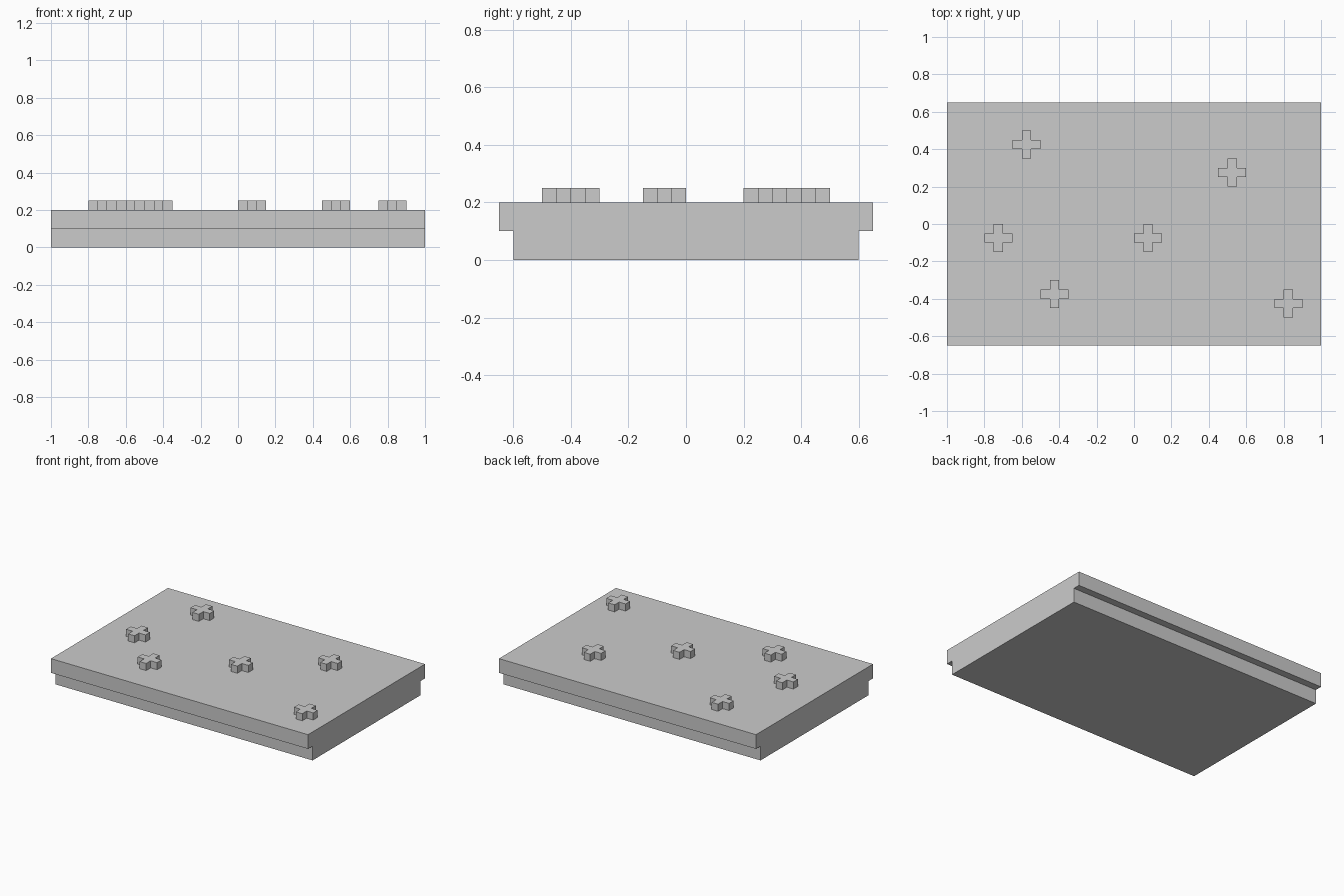
import bpy, bmesh
from mathutils import Vector

if "Cube" in bpy.data.objects:
    bpy.data.objects.remove(bpy.data.objects["Cube"])


def extrude_profile(name, points, direction):
    """Fill a closed outline and extrude it into a solid."""
    bm = bmesh.new()
    face = bm.faces.new([bm.verts.new(p) for p in points])
    result = bmesh.ops.extrude_face_region(bm, geom=[face], use_keep_orig=True)
    moved = [g for g in result["geom"] if isinstance(g, bmesh.types.BMVert)]
    bmesh.ops.translate(bm, verts=moved, vec=Vector(direction))
    bmesh.ops.recalc_face_normals(bm, faces=bm.faces)
    mesh = bpy.data.meshes.new(name)
    bm.to_mesh(mesh)
    bm.free()
    obj = bpy.data.objects.new(name, mesh)
    bpy.context.collection.objects.link(obj)
    return obj


# Slab with overhanging front and back lips
half = [(0.60, 0.0), (0.60, 0.1), (0.65, 0.1), (0.65, 0.2)]
section = half + [(-y, z) for y, z in reversed(half)]
extrude_profile("slab", [(-1, y, z) for y, z in section], (2, 0, 0))

# Raised plus-shaped studs on the top
A, B = 0.075, 0.025
corner = [(A, B), (B, B), (B, A)]
plus = []
for c, s in [(1, 0), (0, 1), (-1, 0), (0, -1)]:
    plus += [(c * x - s * y, s * x + c * y, 0) for x, y in corner]

centres = [(-0.575, 0.425), (0.525, 0.275), (-0.725, -0.075),
           (0.075, -0.075), (-0.425, -0.375), (0.825, -0.425)]
for i, (x, y) in enumerate(centres, 1):
    stud = extrude_profile(f"plus_stud_{i}", plus, (0, 0, 0.05))
    stud.location = (x, y, 0.2)
